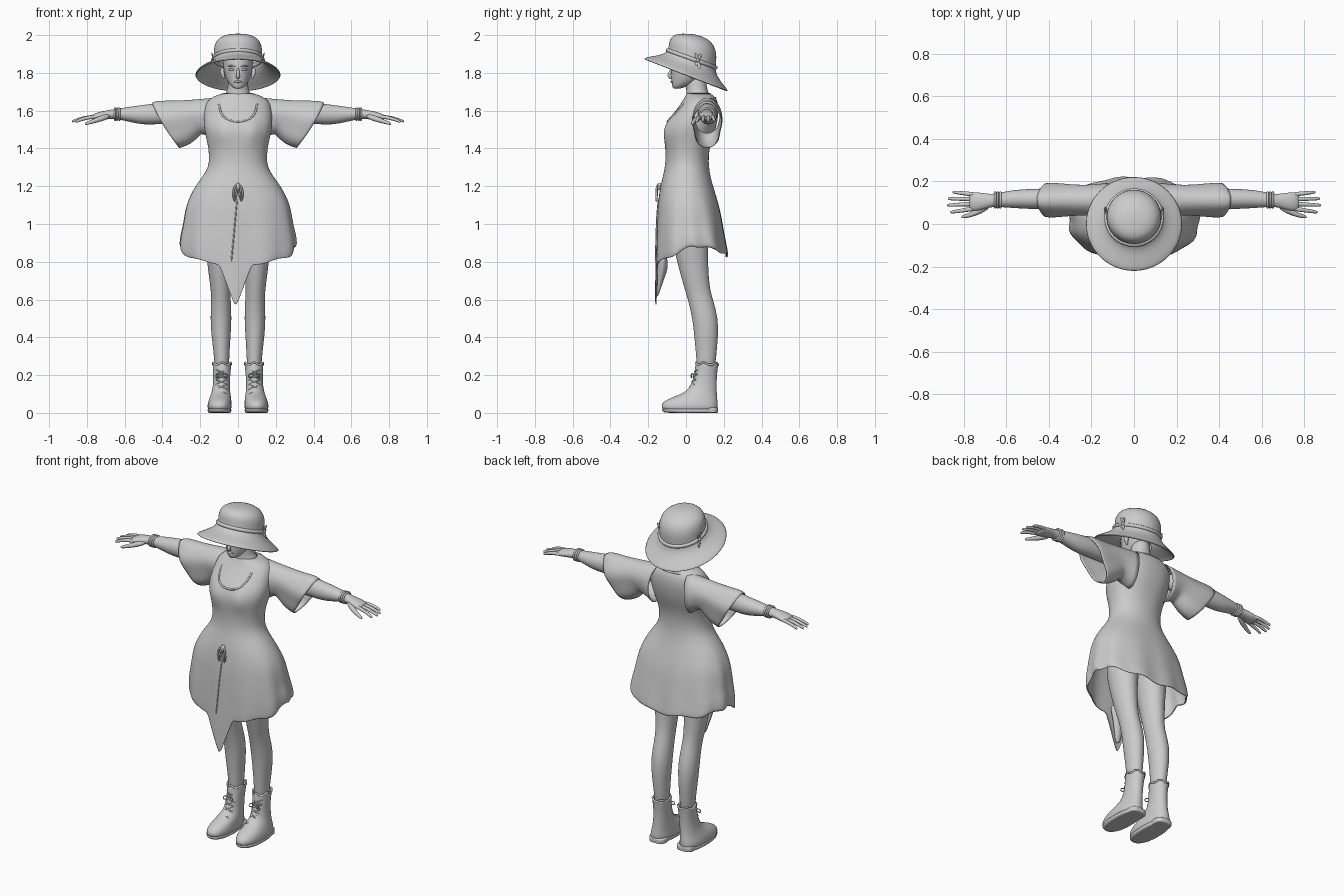
import bpy, bmesh
from math import sin, cos, pi, exp
from mathutils import Vector as V
from mathutils.bvhtree import BVHTree


def ring(z, cx, hw, y0, y1, n=2.0, cols=32):
    """Horizontal superellipse ring; index 0 is at the front (-y)."""
    out = []
    for i in range(cols):
        a = 2 * pi * i / cols
        s, c = sin(a), -cos(a)
        r = (abs(s) ** n + abs(c) ** n) ** (-1 / n)
        out.append(V((cx + hw * r * s, (y0 + y1) / 2 + (y1 - y0) / 2 * r * c, z)))
    return out


def loft(name, rings, caps=(True, True), mirror=False, sub=1, solid=0, closed=False):
    """Skin a list of equal rings into one smooth object."""
    bm = bmesh.new()
    rows = [[bm.verts.new(p) for p in r] for r in rings]
    n = len(rows[0])
    pairs = list(zip(rows, rows[1:])) + ([(rows[-1], rows[0])] if closed else [])
    for a, b in pairs:
        for i in range(n):
            j = (i + 1) % n
            bm.faces.new((a[i], a[j], b[j], b[i]))
    for use, row in zip(caps, (rows[0], rows[-1])):
        if use and not closed:
            inner = bmesh.ops.extrude_face_region(bm, geom=[bm.faces.new(row)])
            verts = [g for g in inner["geom"] if isinstance(g, bmesh.types.BMVert)]
            mid = sum((v.co for v in verts), V()) / n
            bmesh.ops.pointmerge(bm, verts=verts, merge_co=mid)
    bmesh.ops.delete(bm, geom=[f for f in bm.faces if len(f.verts) > 4], context='FACES_ONLY')
    bmesh.ops.recalc_face_normals(bm, faces=bm.faces)
    me = bpy.data.meshes.new(name)
    bm.to_mesh(me)
    bm.free()
    me.polygons.foreach_set("use_smooth", [True] * len(me.polygons))
    ob = bpy.data.objects.new(name, me)
    bpy.context.collection.objects.link(ob)
    if mirror:
        ob.modifiers.new("mirror", 'MIRROR').use_mirror_merge = False
    if sub:
        m = ob.modifiers.new("smooth", 'SUBSURF')
        m.levels = m.render_levels = sub
    if solid:
        m = ob.modifiers.new("cloth", 'SOLIDIFY')
        m.thickness, m.offset = solid, 0
    return ob


def tube(name, pts, radii, ref=(0, 0, 1), flat=1.0, closed=False, mirror=False, cols=8):
    """Tapered tube along points; flat squashes it along its second axis."""
    pts = [V(p) for p in pts]
    n = len(pts)
    radii = [radii] * n if isinstance(radii, (int, float)) else radii
    rings = []
    for i, p in enumerate(pts):
        nxt = pts[(i + 1) % n] if closed else pts[min(i + 1, n - 1)]
        prv = pts[i - 1] if closed else pts[max(i - 1, 0)]
        t = (nxt - prv).normalized()
        u = t.cross(V(ref)).normalized()
        w = u.cross(t)
        rings.append([p + radii[i] * (u * cos(a) + w * sin(a) * flat)
                      for a in [2 * pi * k / cols for k in range(cols)]])
    return loft(name, rings, mirror=mirror, closed=closed)


# Dress: z, half width, front y, back y, squareness
rows = [(1.69, .075, .005, .125, 2), (1.675, .125, .0, .15, 2.1), (1.65, .165, -.015, .165, 2.2),
        (1.6, .175, -.05, .17, 2.3), (1.56, .178, -.085, .165, 2.3), (1.52, .178, -.108, .158, 2.3),
        (1.475, .17, -.116, .145, 2.3), (1.42, .156, -.108, .125, 2.2), (1.36, .149, -.104, .116, 2.1),
        (1.3, .152, -.108, .118, 2.1), (1.25, .185, -.12, .126, 2.1), (1.2, .222, -.132, .14, 2.2),
        (1.15, .25, -.14, .156, 2.3), (1.1, .27, -.146, .17, 2.4), (1.05, .28, -.15, .182, 2.4),
        (1.0, .287, -.152, .19, 2.5), (.96, .292, -.154, .196, 2.5), (.92, .298, -.156, .202, 2.5),
        (.88, .302, -.157, .208, 2.5), (.84, .304, -.158, .214, 2.5), (.81, .303, -.158, .218, 2.5),
        (.8, .297, -.157, .216, 2.5)]
rings = []
for z, hw, y0, y1, n in rows:
    r = ring(z, 0, hw, y0, y1, n, 128)
    for i, p in enumerate(r):
        a = 2 * pi * i / 128
        c = cos(a)
        if z > 1.38:   # bust
            p.y -= .012 * max(c, 0) * exp(-((abs(p.x) - .08) / .04) ** 2 - ((z - 1.49) / .05) ** 2)
        if z < 1.2:    # soft folds
            k = 1 + .018 * (1.2 - z) / .4 * cos(11 * a + 1)
            p.x, p.y = p.x * k, p.y * k
        if z < 1.0:    # uneven hem with a pointed front tail
            hem = .885 - (.1 * c if c > 0 else .055 * c * c) + .006 * cos(9 * a)
            if c > 0:
                hem -= .235 * max(0, 1 - abs(p.x + .012) / .085)
            p.z = 1 - (1 - z) / .2 * (1 - hem)
    rings.append(r)
dress = loft("dress", rings, caps=(False, False), solid=.006)
bpy.context.view_layer.update()
bvh = BVHTree.FromObject(dress, bpy.context.evaluated_depsgraph_get())


def on_dress(x, z, side=-1):
    hit = bvh.ray_cast(V((x, side, z)), V((0, -side, 0)))[0]
    return hit if hit else V((x, .05, z))


# Neckline, front seam and waist tie
half = [(0, 1.54), (.045, 1.546), (.08, 1.566), (.1, 1.61), (.102, 1.658)]
front = [(-x, z) for x, z in half[:0:-1]] + half
loop = [on_dress(x, z) for x, z in front]
loop += [on_dress(x, 1.668, 1) for x in (.085, .045, 0, -.045, -.085)]
tube("neckline", loop, .006, closed=True)
tube("front_seam", [on_dress(-.005 - .03 * k / 8, 1.13 - .33 * k / 8) for k in range(9)], .004, (1, 0, 0))
tube("waist_knot", [(0, -.135, 1.215), (0, -.15, 1.2), (0, -.14, 1.18)], [.01, .016, .01], (1, 0, 0))
tube("waist_tie_loop", [(.004, -.145, 1.2), (.014, -.154, 1.205), (.024, -.156, 1.18), (.025, -.156, 1.14),
                        (.018, -.156, 1.115), (.011, -.156, 1.14), (.006, -.152, 1.18)],
     .006, (0, 1, 0), mirror=True)
# Folded cloth behind the tail
loft("tail_fold", [ring(.83, -.005, .075, -.15, -.10, 2, 16), ring(.77, -.005, .055, -.155, -.09, 2, 16),
                   ring(.7, -.005, .03, -.157, -.12, 2, 16), ring(.62, -.01, .014, -.16, -.145, 2, 16)])

# Bell sleeves: top point, bottom point (x, z), depth
sleeve = [((.10, 1.668), (.12, 1.44), .078), ((.16, 1.662), (.165, 1.47), .072), ((.24, 1.655), (.195, 1.485), .068),
          ((.32, 1.65), (.215, 1.458), .07), ((.385, 1.65), (.25, 1.428), .074), ((.43, 1.65), (.285, 1.412), .077),
          ((.455, 1.64), (.312, 1.405), .075)]
rings = []
for k, (t, b, d) in enumerate(sleeve):
    c, h = V(((t[0] + b[0]) / 2, .112, (t[1] + b[1]) / 2)), V(((t[0] - b[0]) / 2, 0, (t[1] - b[1]) / 2))
    rings.append([c + h * cos(a) + V((.012 * sin(a) ** 2, d * sin(a) * (1 + .012 * k * cos(5 * a)), 0))
                  for a in [2 * pi * i / 40 for i in range(40)]])
loft("sleeve", rings, caps=(False, False), mirror=True, solid=.006)

# Arms: x, y, z, depth, height
arm = [(.15, .108, 1.59, .05, .055), (.3, .112, 1.59, .05, .056), (.43, .118, 1.584, .05, .057),
       (.5, .118, 1.578, .047, .053), (.56, .117, 1.58, .043, .043), (.61, .115, 1.582, .037, .033),
       (.65, .112, 1.582, .031, .027), (.68, .109, 1.58, .032, .024), (.72, .106, 1.574, .042, .023),
       (.755, .105, 1.568, .045, .02), (.775, .105, 1.564, .038, .013)]
loft("arm_and_palm", [[V((x, y + d * cos(a), z + h * sin(a))) for a in [2 * pi * i / 20 for i in range(20)]]
                      for x, y, z, d, h in arm], mirror=True)
for name, y0, y1, x1, z1 in (("index", .073, .055, .862, 1.54), ("middle", .095, .088, .878, 1.542),
                             ("ring", .117, .119, .874, 1.543), ("little", .138, .15, .852, 1.546)):
    s, e = V((.745, y0, 1.568)), V((x1, y1, z1))
    tube(name + "_finger", [s.lerp(e, t) + V((0, 0, .008 * sin(pi * t))) for t in (0, .35, .7, .93, 1)],
         [.012, .011, .0095, .008, .005], mirror=True)
tube("thumb", [(.685, .085, 1.572), (.73, .058, 1.556), (.77, .042, 1.543), (.802, .034, 1.532), (.81, .032, 1.529)],
     [.016, .016, .012, .009, .005], mirror=True)
circle = [2 * pi * i / 24 for i in range(24)]
for k in range(3):
    tube("bracelet", [(.628 + .012 * k, .113 + .036 * cos(a), 1.582 + .031 * sin(a)) for a in circle],
         .006, (1, 0, 0), closed=True, mirror=True)

# Neck and head
loft("neck", [ring(*r) for r in ((1.64, 0, .09, -.01, .14), (1.675, 0, .085, .0, .13), (1.695, 0, .06, .002, .118),
                                 (1.73, 0, .052, .0, .108), (1.8, 0, .052, .0, .11))])
loft("head", [ring(*r) for r in ((1.716, 0, .016, -.066, -.035), (1.726, 0, .034, -.073, .0),
                                 (1.745, 0, .05, -.076, .05), (1.775, 0, .066, -.078, .1),
                                 (1.81, 0, .075, -.079, .122), (1.85, 0, .08, -.08, .13),
                                 (1.9, 0, .08, -.07, .13), (1.94, 0, .06, -.04, .1))])
tube("nose", [(0, -.072, 1.828), (0, -.083, 1.805), (0, -.092, 1.785), (0, -.086, 1.776), (0, -.07, 1.773)],
     [.006, .008, .011, .012, .006], (1, 0, 0))
tube("lips", [(-.024, -.066, 1.752), (-.01, -.076, 1.754), (0, -.077, 1.752), (.01, -.076, 1.754), (.024, -.066, 1.752)],
     [.002, .006, .007, .006, .002])
tube("eye", [(.018, -.07, 1.817), (.025, -.075, 1.818), (.034, -.073, 1.819), (.042, -.066, 1.818), (.05, -.058, 1.819)],
     [.002, .006, .008, .006, .002], mirror=True)
tube("eyebrow", [(.013, -.077, 1.832), (.032, -.076, 1.84), (.054, -.062, 1.836)], [.003, .004, .002], mirror=True)
tube("ear", [(.072, .03, 1.77), (.08, .03, 1.785), (.086, .036, 1.81), (.08, .035, 1.828)],
     [.005, .011, .014, .006], (1, 0, 0), mirror=True)

# Sun hat: radius, centre y, height, backward tilt
hat = [(.223, 0, 1.788, .385), (.217, 0, 1.797, .385), (.19, .005, 1.815, .385), (.16, .013, 1.836, .38),
       (.137, .022, 1.858, .38), (.125, .03, 1.885, .36), (.126, .035, 1.915, .31), (.124, .036, 1.945, .25),
       (.113, .035, 1.973, .18), (.085, .028, 1.994, .12), (.045, .015, 2.003, .06), (.015, .01, 2.004, .03)]


def tilted(r, cy, h, tilt, cols=48):
    out = ring(0, 0, r, cy - r * .98, cy + r * .98, 2, cols)
    for p in out:
        p.z = h - tilt * p.y
    return out


loft("sun_hat", [tilted(*h) for h in hat], caps=(False, True), solid=.006)
tube("hat_band", tilted(.129, .03, 1.885, .36), .012, flat=1.0, closed=True)
for dy, dz, ln in ((-.25, 1, .045), (.45, .9, .04), (.25, -1, .05), (-.3, -.9, .035)):
    b = V((.128, .062, 1.865))
    d = V((.25, dy, dz)).normalized() * ln
    tube("hat_bow_leaf", [b, b + d * .35, b + d * .75, b + d], [.004, .011, .009, .002], (1, 0, 0), flat=.5, mirror=True)
tube("hat_bow_knot", [(.122, .062, 1.865), (.134, .062, 1.866), (.142, .062, 1.866)], [.01, .012, .006], mirror=True)

# Legs
loft("leg", [ring(*r) for r in ((1.15, .085, .08, -.07, .11), (1.08, .09, .09, -.08, .125), (.95, .1, .084, -.078, .122),
                                (.85, .1, .069, -.06, .115), (.72, .096, .058, -.026, .12),
                                (.65, .092, .052, -.005, .128), (.6, .09, .051, .01, .143),
                                (.5, .09, .057, .035, .171), (.4, .09, .05, .044, .17),
                                (.3, .086, .04, .055, .16), (.2, .086, .037, .057, .15))], mirror=True)

# Boots: z, centre x, half width, toe y, heel y, squareness
boot = [(.012, .097, .058, -.118, .162, 2.4), (.03, .098, .062, -.129, .166, 2.4), (.05, .097, .061, -.126, .166, 2.3),
        (.07, .095, .057, -.1, .164, 2.2), (.09, .092, .052, -.045, .162, 2.1), (.115, .09, .046, .008, .161, 2),
        (.15, .088, .042, .03, .16, 2), (.2, .086, .043, .044, .162, 2), (.235, .085, .046, .05, .166, 2),
        (.262, .085, .048, .052, .17, 2)]
loft("boot", [ring(*r) for r in boot], caps=(True, False), mirror=True, solid=.004)
loft("boot_sole", [ring(z, .098, w, y0, .168, 2.4) for z, w, y0 in
                   ((.0, .058, -.105), (.004, .062, -.122), (.02, .064, -.131), (.024, .06, -.128))], mirror=True)
loft("boot_heel", [ring(z, .093, .052, .08, .17, 3) for z in (0, .003, .025, .03)], mirror=True)
cuff = ring(.26, .085, .048, .052, .17)
for i, p in enumerate(cuff):
    p.z += .007 * cos(2 * pi * i / 32 * 5)
tube("boot_cuff", cuff, .006, closed=True, mirror=True)


def tongue(z):
    """Front surface y of the boot at height z."""
    for a, b in zip(boot, boot[1:]):
        if a[0] <= z <= b[0]:
            return a[3] + (b[3] - a[3]) * (z - a[0]) / (b[0] - a[0])


for k in range(5):
    z = .1 + .026 * k
    for s in (-1, 1):
        tube("boot_lace", [(.088 + s * x, tongue(z + h) + back, z + h) for x, h, back in
                           ((-.03, 0, .016), (-.015, .006, .002), (0, .012, -.004), (.015, .018, .002), (.03, .024, .016))],
             .0045, mirror=True, cols=6)
for s in (-1, 1):
    tube("lace_bow", [(.087, .042, .2), (.087 + s * .018, .03, .212), (.087 + s * .034, .028, .2),
                      (.087 + s * .03, .026, .184), (.087 + s * .012, .032, .192)], .004, (0, 1, 0), mirror=True, cols=6)
